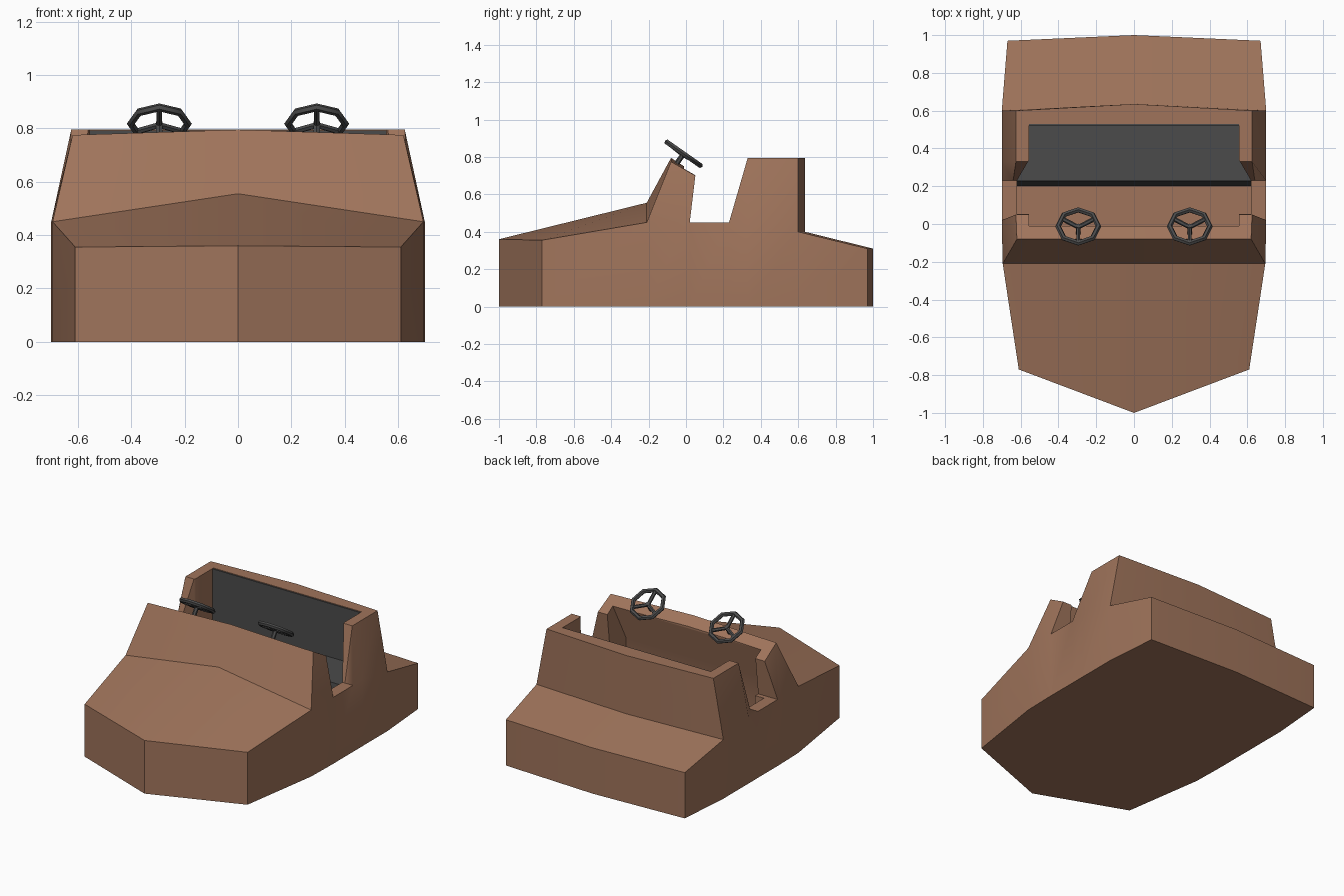
import bpy, bmesh, math
from mathutils import Matrix, Vector

if "Cube" in bpy.data.objects:
    bpy.data.objects.remove(bpy.data.objects["Cube"])


def material(name, rgb):
    m = bpy.data.materials.new(name)
    m.diffuse_color = (*rgb, 1)
    m.use_nodes = True
    m.node_tree.nodes["Principled BSDF"].inputs["Base Color"].default_value = m.diffuse_color
    return m


BROWN = material("brown", (0.35, 0.175, 0.105))
DARK = material("dark_grey", (0.07, 0.07, 0.07))


def finish(name, bm, mat=None):
    bmesh.ops.remove_doubles(bm, verts=bm.verts, dist=1e-4)
    bmesh.ops.recalc_face_normals(bm, faces=bm.faces)
    me = bpy.data.meshes.new(name)
    bm.to_mesh(me)
    bm.free()
    ob = bpy.data.objects.new(name, me)
    bpy.context.collection.objects.link(ob)
    if mat:
        me.materials.append(mat)
    return ob


def prism(name, pts, offset, mat=None):
    """Extrude a closed polygon of 3D points along an offset."""
    bm = bmesh.new()
    f = bm.faces.new([bm.verts.new(p) for p in pts])
    ext = bmesh.ops.extrude_face_region(bm, geom=[f])["geom"]
    bmesh.ops.translate(bm, vec=offset,
                        verts=[v for v in ext if isinstance(v, bmesh.types.BMVert)])
    return finish(name, bm, mat)


def smooth(ob, angle):
    bpy.ops.object.select_all(action='DESELECT')
    ob.select_set(True)
    bpy.context.view_layer.objects.active = ob
    bpy.ops.object.shade_smooth_by_angle(angle=math.radians(angle))


# Body stations, front to back: centre (y, z), upper edge (x, y, z), belt (x, y, z)
stations = [
    ((-1.0, .36), (.61, -.77, .355), (.61, -.77, .355)),
    ((-.21, .555), (.695, -.21, .45), (.695, -.21, .45)),
    ((-.08, .795), (.62, -.08, .775), (.70, 0, .45)),
    ((.05, .71), (.625, .05, .70), (.70, .02, .45)),
    ((.02, .45), (.64, .02, .45), (.70, .02, .45)),
    ((.23, .45), (.64, .23, .45), (.70, .23, .45)),
    ((.33, .795), (.625, .33, .795), (.70, .33, .45)),
    ((.635, .795), (.625, .60, .795), (.70, .60, .40)),
    ((.635, .40), (.70, .60, .40), (.70, .60, .40)),
    ((1.0, .31), (.67, .97, .31), (.67, .97, .31)),
]
bm = bmesh.new()
rings = []
for i, ((cy, cz), e, b) in enumerate(stations):
    keel_y = cy if i in (0, len(stations) - 1) else b[1]
    right = [(b[0], b[1], 0), b, e]
    left = [(-x, y, z) for x, y, z in reversed(right)]
    ring = [(0, keel_y, 0)] + right + [(0, cy, cz)] + left
    rings.append([bm.verts.new(p) for p in ring])
for a, b in zip(rings, rings[1:]):
    for k in range(8):
        n = (k + 1) % 8
        bm.faces.new((a[k], a[n], b[n], b[k]))
for r in (rings[0], rings[-1]):
    bm.faces.new(r[0:5])
    bm.faces.new(r[4:8] + r[0:1])
body = finish("body", bm, BROWN)

# Cockpit opening: main side-profile cut and the wider door area
profile = [(-.01, .95), (-.01, .735), (-.15, .47), (-.15, .12), (.53, .12), (.53, .95)]
main_cut = prism("cockpit_cutter", [(-.555, y, z) for y, z in profile], (1.11, 0, 0))
half = [(.62, .052), (.62, .23), (.555, .34)]
plan = half + [(-x, y) for x, y in reversed(half)]
door_cut = prism("door_cutter", [(x, y, .12) for x, y in plan], (0, 0, .85))
bpy.context.view_layer.objects.active = body
for cutter in (main_cut, door_cut):
    cutter.hide_render = True
    mod = body.modifiers.new("cut", 'BOOLEAN')
    mod.operation = 'DIFFERENCE'
    mod.solver = 'EXACT'
    mod.object = cutter
    bpy.ops.object.modifier_apply(modifier=mod.name)
    bpy.data.objects.remove(cutter)
smooth(body, 38)

# Seat: flared cushion and upright backrest
half = [(.62, .20), (.62, .23), (.555, .34), (.555, .53)]
plan = half + [(-x, y) for x, y in reversed(half)]
cushion = prism("seat_cushion", [(x, y, .12) for x, y in plan], (0, 0, .31), DARK)
for v in cushion.data.vertices:
    if v.co.z > .4 and v.co.y < .21:
        v.co.y = .228
prism("seat_backrest", [(-.555, .522, .42), (.555, .522, .42), (.555, .532, .42),
                        (-.555, .532, .42)], (0, 0, .372), DARK)


def rod(bm, a, b, r):
    a, b = Vector(a), Vector(b)
    d = b - a
    mat = Matrix.Translation((a + b) / 2) @ d.to_track_quat('Z', 'Y').to_matrix().to_4x4()
    bmesh.ops.create_cone(bm, cap_ends=True, segments=6, radius1=r, radius2=r,
                          depth=d.length, matrix=mat)


# Steering wheels: octagonal rim, three spokes and a short column
def steering_wheel(name, x):
    bm = bmesh.new()
    R, r, n, m = .107, .015, 8, 6
    rim = [[bm.verts.new(((R + r * math.cos(t)) * math.cos(a),
                          (R + r * math.cos(t)) * math.sin(a), r * math.sin(t)))
            for t in [math.tau * j / m for j in range(m)]]
           for a in [math.tau * i / n for i in range(n)]]
    for i in range(n):
        for j in range(m):
            p, q, k = rim[i], rim[(i + 1) % n], (j + 1) % m
            bm.faces.new((p[j], q[j], q[k], p[k]))
    for deg in (-90, 30, 150):
        a = math.radians(deg)
        rod(bm, (0, 0, -.006), (R * math.cos(a), R * math.sin(a), 0), .012)
    rod(bm, (0, 0, .006), (0, 0, -.09), .014)
    ob = finish(name, bm, DARK)
    ob.location = (x, -.013, .817)
    ob.rotation_euler.x = math.radians(-35)
    smooth(ob, 50)


steering_wheel("steering_wheel_right", .295)
steering_wheel("steering_wheel_left", -.295)
